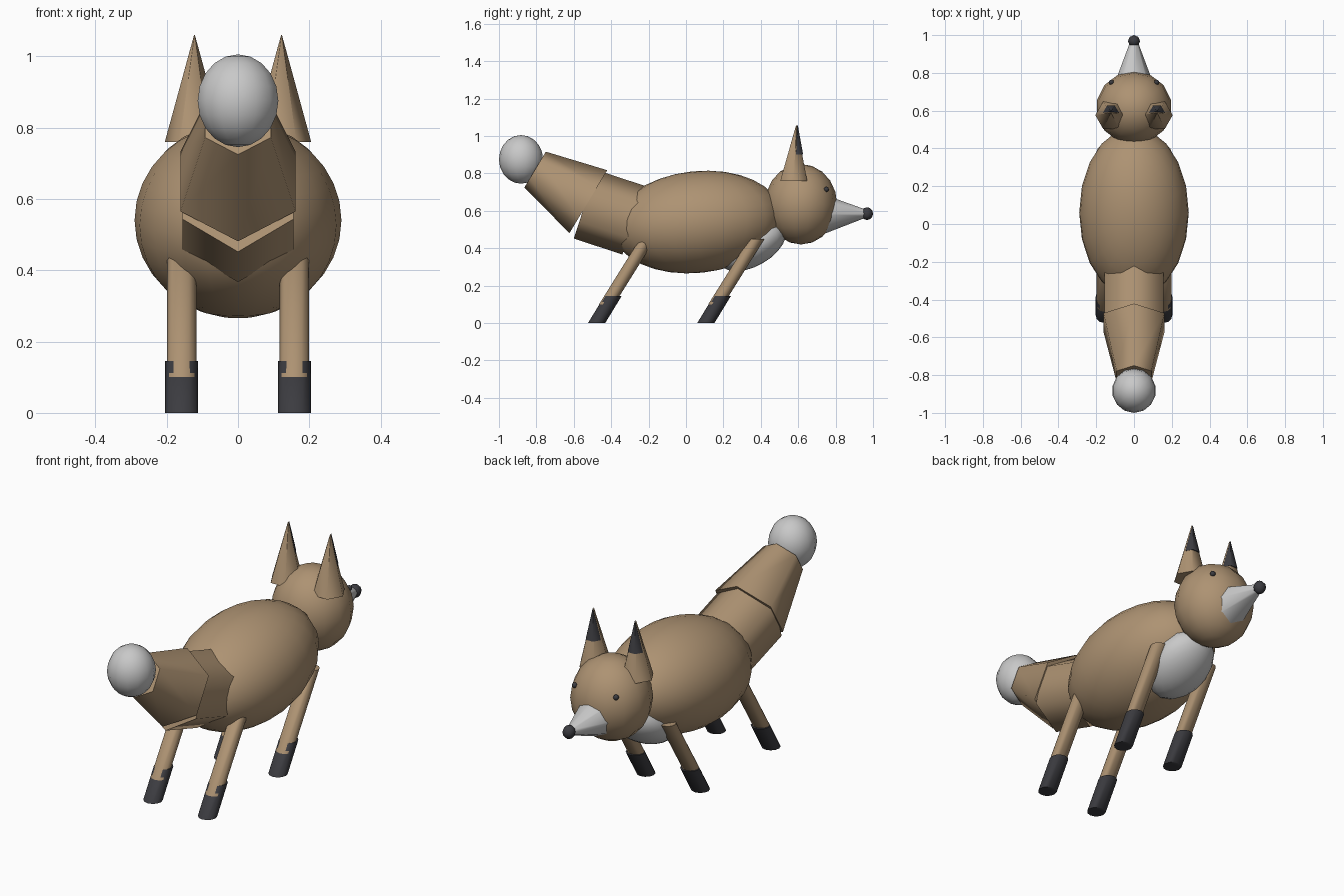
import bpy, bmesh, math
from mathutils import Vector, Matrix

if "Cube" in bpy.data.objects:
    bpy.data.objects.remove(bpy.data.objects["Cube"])


def make_material(name, color):
    m = bpy.data.materials.new(name)
    m.diffuse_color = (*color, 1)
    m.use_nodes = True
    m.node_tree.nodes["Principled BSDF"].inputs["Base Color"].default_value = m.diffuse_color
    return m


FUR = make_material("tan fur", (0.42, 0.29, 0.17))
WHITE = make_material("pale fur", (0.58, 0.58, 0.58))
DARK = make_material("dark fur", (0.045, 0.045, 0.052))


def finish(name, bm, mat):
    bmesh.ops.recalc_face_normals(bm, faces=bm.faces)
    me = bpy.data.meshes.new(name)
    bm.to_mesh(me)
    bm.free()
    me.materials.append(mat)
    me.shade_smooth()
    me.set_sharp_from_angle(angle=math.radians(65))
    ob = bpy.data.objects.new(name, me)
    bpy.context.collection.objects.link(ob)
    return ob


def ellipsoid(name, mat, center, radii, tilt=0, segs=14, rings=10):
    """Sphere scaled to radii, tilted about x (positive lifts the +y end)."""
    bm = bmesh.new()
    bmesh.ops.create_uvsphere(bm, u_segments=segs, v_segments=rings, radius=1)
    bm.transform(Matrix.Translation(center) @ Matrix.Rotation(math.radians(tilt), 4, 'X')
                 @ Matrix.Diagonal((*radii, 1)))
    return finish(name, bm, mat)


def tube(name, mat, a, b, ra, rb, sides, axis=None, spin=0, xscale=1):
    """Capped frustum from a to b; rings lie square to axis (default: b - a)."""
    a, b = Vector(a), Vector(b)
    n = Vector(axis or (b - a)).normalized()
    u = Vector((1, 0, 0))
    v = n.cross(u)
    bm = bmesh.new()
    loops = []
    for c, r in ((a, ra), (b, rb)):
        loop = []
        for i in range(sides):
            t = 2 * math.pi * i / sides + spin
            loop.append(bm.verts.new(c + u * (r * xscale * math.cos(t)) + v * (r * math.sin(t))))
        loops.append(loop)
    for i in range(sides):
        j = (i + 1) % sides
        bm.faces.new((loops[0][i], loops[0][j], loops[1][j], loops[1][i]))
    for loop in loops:
        bm.faces.new(loop)
    bmesh.ops.remove_doubles(bm, verts=bm.verts, dist=1e-5)
    return finish(name, bm, mat)


UP = (0, 0, 1)

# Body, chest and head
ellipsoid("body", FUR, (0, 0.06, 0.54), (0.29, 0.455, 0.272), 6, 20, 16)
ellipsoid("chest", WHITE, (0, 0.355, 0.415), (0.16, 0.2, 0.11), 30, 16, 12)
ellipsoid("head", FUR, (0, 0.615, 0.635), (0.2, 0.193, 0.215), 0, 14, 10)

# Snout and nose
tube("snout", WHITE, (0, 0.72, 0.582), (0, 0.965, 0.585), 0.112, 0.02, 8)
ellipsoid("nose", DARK, (0, 0.968, 0.585), (0.032, 0.032, 0.034), 0, 8, 6)

for side, s in (("left", -1), ("right", 1)):
    # Hexagonal ears with dark tips on the forward side
    x = s * 0.122
    tube(f"{side}_ear", FUR, (x, 0.576, 0.76), (x, 0.59, 1.06), 0.083, 0.001, 6, UP)
    tube(f"{side}_ear_tip", DARK, (x, 0.59, 0.90), (x, 0.597, 1.058), 0.042, 0.001, 6, UP)
    # Eyes
    ellipsoid(f"{side}_eye", DARK, (s * 0.12, 0.75, 0.715), (0.014, 0.014, 0.014), 0, 8, 6)
    # Slanted legs, each ending in a dark sock
    for end, y in (("hind", -0.478), ("front", 0.106)):
        x = s * 0.158

        def at(z, dy=0):
            return (x, y + 0.61 * z + dy, z)

        tube(f"{end}_{side}_leg", FUR, at(0.1, -0.007), at(0.45, -0.002), 0.041, 0.041, 12, UP)
        tube(f"{end}_{side}_sock", DARK, at(0), at(0.145), 0.046, 0.046, 12, UP)

# Hexagonal tail segments and round tip
HEX = math.pi / 6
tube("tail_base", FUR, (0, -0.28, 0.55), (0, -0.54, 0.635), 0.193, 0.193, 6, None, HEX, 0.93)
tube("tail_middle", FUR, (0, -0.522, 0.649), (0, -0.807, 0.82), 0.196, 0.112, 6, None, HEX, 0.95)
ellipsoid("tail_tip", WHITE, (0, -0.882, 0.875), (0.116, 0.118, 0.13), 0, 14, 10)
